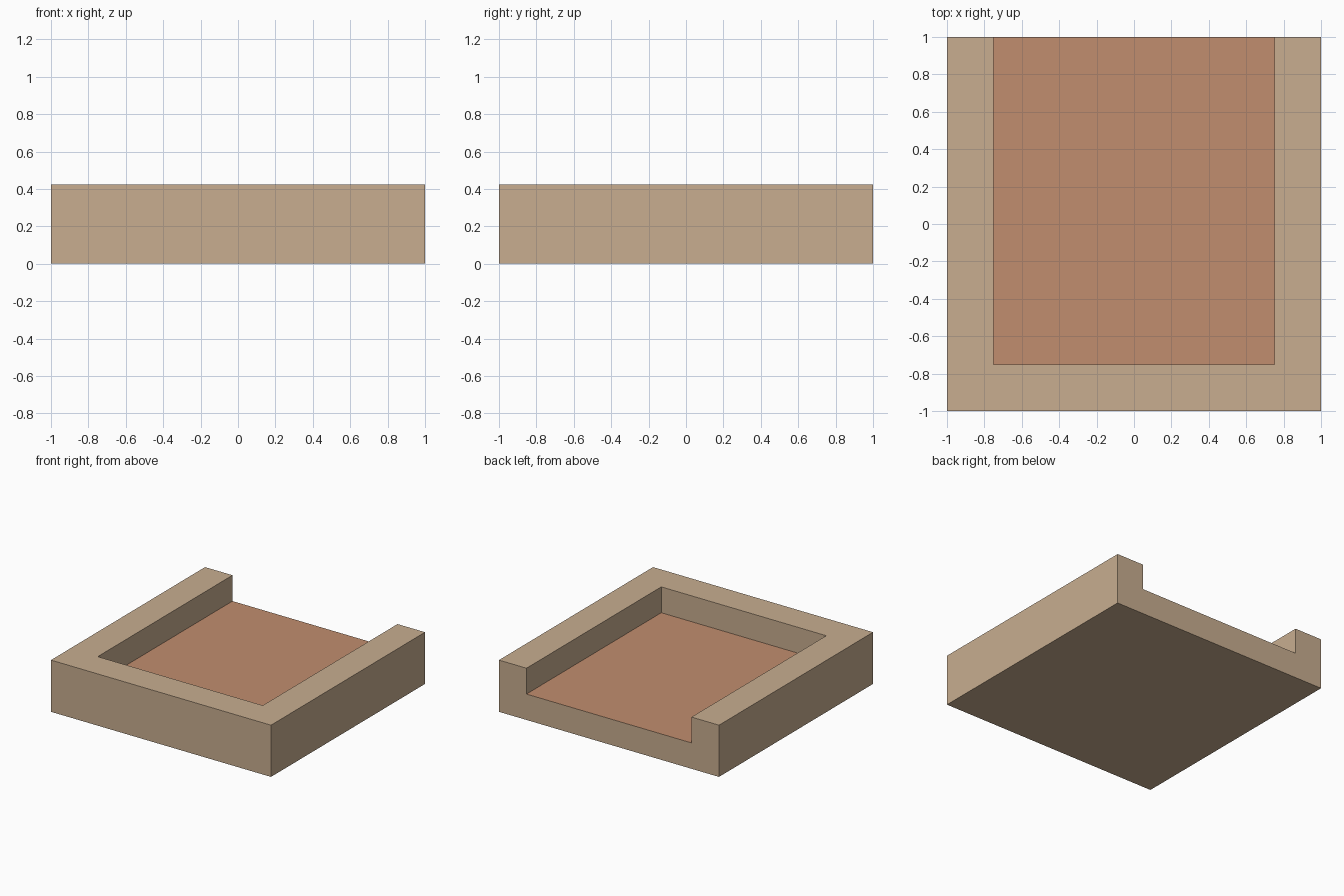
import bpy

if "Cube" in bpy.data.objects:
    bpy.data.objects.remove(bpy.data.objects["Cube"])

H = 0.425          # full height
FLOOR = H / 2      # height of the sunken floor
INNER = 0.75       # inner edge of the rim


def material(name, color):
    m = bpy.data.materials.new(name)
    m.diffuse_color = (*color, 1)
    m.use_nodes = True
    m.node_tree.nodes["Principled BSDF"].inputs["Base Color"].default_value = m.diffuse_color
    return m


def box(name, lo, hi):
    bpy.ops.mesh.primitive_cube_add(size=1, location=[(a + b) / 2 for a, b in zip(lo, hi)])
    ob = bpy.context.object
    ob.name = name
    ob.scale = [b - a for a, b in zip(lo, hi)]
    bpy.ops.object.transform_apply(location=True, rotation=False, scale=True)
    return ob


# Solid block and the recess, which is open at the back
tray = box("open_tray", (-1, -1, 0), (1, 1, H))
recess = box("recess_cutter", (-INNER, -INNER, FLOOR), (INNER, 1.2, H + 0.2))
recess.hide_render = True

# Cut the recess out of the block
bpy.context.view_layer.objects.active = tray
cut = tray.modifiers.new("recess", 'BOOLEAN')
cut.operation = 'DIFFERENCE'
cut.solver = 'EXACT'
cut.object = recess
bpy.ops.object.modifier_apply(modifier=cut.name)
bpy.data.objects.remove(recess)

# Sand sides and rim, clay floor
tray.data.materials.clear()
tray.data.materials.append(material("sand", (0.578, 0.423, 0.279)))
tray.data.materials.append(material("clay", (0.533, 0.270, 0.156)))
for face in tray.data.polygons:
    is_floor = face.normal.z > 0.9 and face.center.z < H - 0.05
    face.material_index = int(is_floor)
